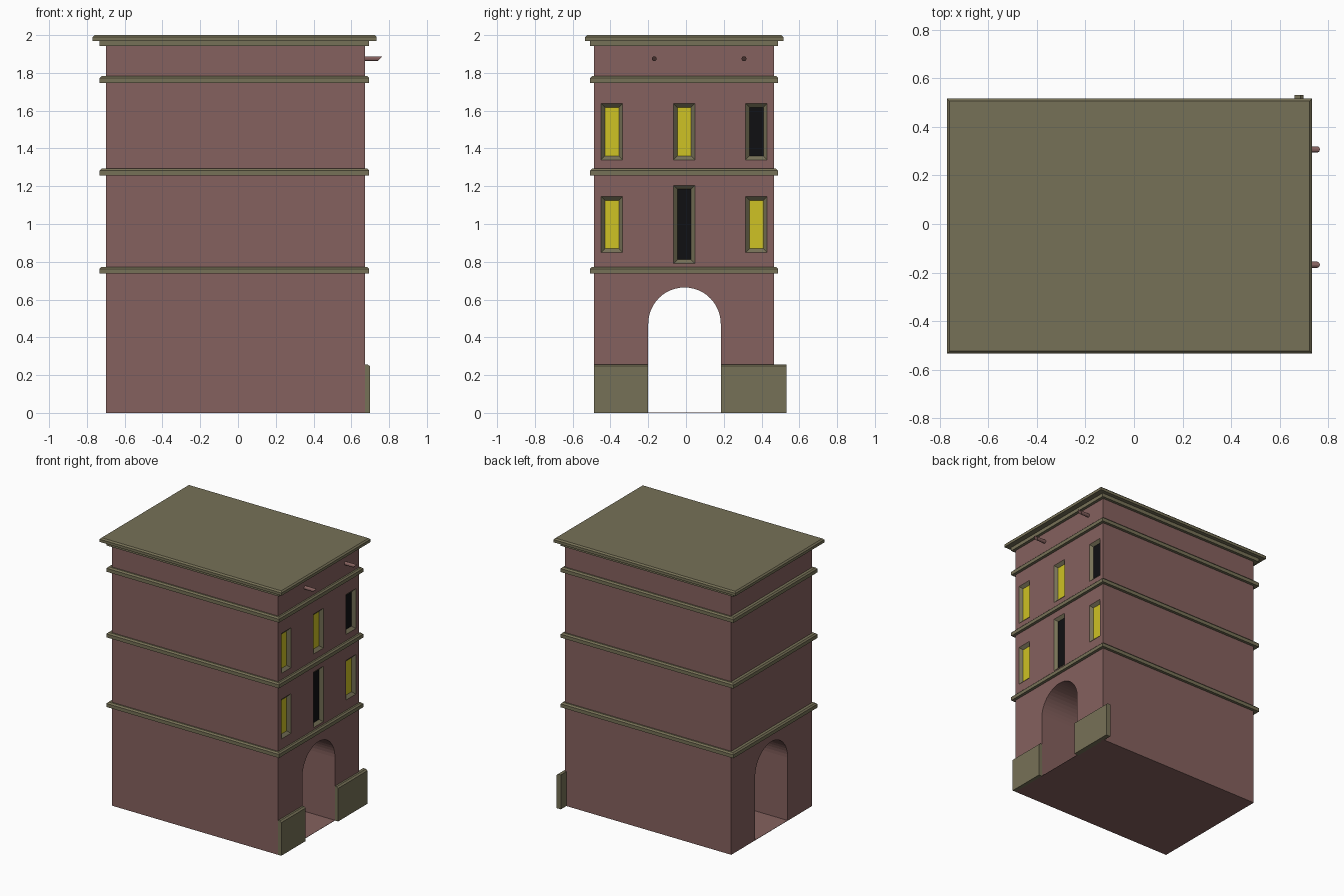
import bpy, bmesh, math

if "Cube" in bpy.data.objects:
    bpy.data.objects.remove(bpy.data.objects["Cube"])


def material(name, rgb):
    m = bpy.data.materials.new(name)
    m.diffuse_color = (*rgb, 1)
    m.use_nodes = True
    m.node_tree.nodes["Principled BSDF"].inputs["Base Color"].default_value = m.diffuse_color
    return m


BRICK = material("brick", (0.235, 0.120, 0.112))
STONE = material("olive_stone", (0.183, 0.165, 0.095))
LIT = material("lit_window", (0.62, 0.54, 0.018))
DARK = material("dark_window", (0.005, 0.005, 0.006))


def finish(bm, name, mats):
    bmesh.ops.recalc_face_normals(bm, faces=bm.faces)
    me = bpy.data.meshes.new(name)
    bm.to_mesh(me)
    bm.free()
    for m in mats:
        me.materials.append(m)
    ob = bpy.data.objects.new(name, me)
    bpy.context.collection.objects.link(ob)
    return ob


def loft(bm, rings, start_mat=0, side_mat=0):
    """Join closed rings of points; cap both ends."""
    vs = [[bm.verts.new(p) for p in r] for r in rings]
    n = len(vs[0])
    for a, b in zip(vs, vs[1:]):
        for i in range(n):
            j = (i + 1) % n
            bm.faces.new((a[i], a[j], b[j], b[i])).material_index = side_mat
    bm.faces.new(vs[0]).material_index = start_mat
    bm.faces.new(vs[-1]).material_index = side_mat


def slab(name, mat, x0, x1, y0, y1, z0, z1, cx=(0, 0), cy=(0, 0), cz=0.01):
    """Box with chamfered top edges, cx/cy give the inset on each side."""
    def ring(a, b, c, d, z):
        return [(a, c, z), (b, c, z), (b, d, z), (a, d, z)]
    bm = bmesh.new()
    rings = [ring(x0, x1, y0, y1, z0)]
    if cz:
        rings.append(ring(x0, x1, y0, y1, z1 - cz))
    rings.append(ring(x0 + cx[0], x1 - cx[1], y0 + cy[0], y1 - cy[1], z1))
    loft(bm, rings)
    return finish(bm, name, [mat])


X0, X1, Y0, Y1 = -0.70, 0.672, -0.486, 0.466
ALL = [BRICK, STONE, LIT, DARK]

# Brick body
body = slab("brick_body", BRICK, X0, X1, Y0, Y1, 0, 1.955, cz=0)
for m in ALL[1:]:
    body.data.materials.append(m)

# Cutter: arched passage running right through the building
bm = bmesh.new()
yc, r, spring, seg = -0.008, 0.192, 0.472, 24
outline = [(yc - r, 0.002), (yc + r, 0.002)]
outline += [(yc + r * math.cos(math.pi * i / seg), spring + r * math.sin(math.pi * i / seg))
            for i in range(seg + 1)]
loft(bm, [[(x, y, z) for y, z in outline] for x in (X0 - 0.1, X1 + 0.1)])

# Cutter: windows with sloping stone reveals and coloured panes
depth, inset = 0.02, 0.021
windows = [(-0.392, 1.34, 1.638, 2), (-0.010, 1.34, 1.638, 2), (0.373, 1.34, 1.638, 3),
           (-0.392, 0.85, 1.146, 2), (-0.010, 0.79, 1.205, 3), (0.373, 0.85, 1.146, 2)]
for y, z0, z1, pane in windows:
    rings = []
    for x, o in ((X1 - depth, -inset), (X1 + depth, inset)):
        h = 0.057 + o
        rings.append([(x, y - h, z0 - o), (x, y + h, z0 - o), (x, y + h, z1 + o), (x, y - h, z1 + o)])
    loft(bm, rings, pane, 1)
cutter = finish(bm, "opening_cutter", ALL)
cutter.hide_render = True

mod = body.modifiers.new("openings", 'BOOLEAN')
mod.operation = 'DIFFERENCE'
mod.solver = 'EXACT'
mod.object = cutter
bpy.context.view_layer.objects.active = body
bpy.ops.object.modifier_apply(modifier=mod.name)
bpy.data.objects.remove(cutter)

# String courses between the floors
c = (0.01, 0.01)
for i, z in enumerate((0.737, 1.257, 1.747)):
    slab(f"string_course_{i + 1}", STONE, -0.732, 0.694, -0.507, 0.487, z, z + 0.036, c, c)

# Cornice and flat roof
slab("cornice", STONE, -0.732, 0.694, -0.507, 0.487, 1.943, 1.972, cz=0)
slab("roof_slab", STONE, -0.77, 0.734, -0.534, 0.516, 1.97, 2.0, c, c)

# Plinth blocks on both sides of the archway
slab("plinth_left", STONE, X1 - 0.01, 0.698, Y0, yc - r, 0, 0.257, (0, 0.012))
slab("plinth_right", STONE, X1 - 0.01, 0.698, yc + r, 0.531, 0, 0.257, (0, 0.012))

# Rain spouts with slanted ends
for name, y in (("left", -0.168), ("right", 0.307)):
    bm = bmesh.new()
    ring = [(0.013 * math.cos(math.tau * i / 12), 0.013 * math.sin(math.tau * i / 12)) for i in range(12)]
    loft(bm, [[(X1 - 0.02, y + a, 1.875 + b) for a, b in ring],
              [(0.753 + b, y + a, 1.875 + b) for a, b in ring]])
    finish(bm, f"rain_spout_{name}", [BRICK])
